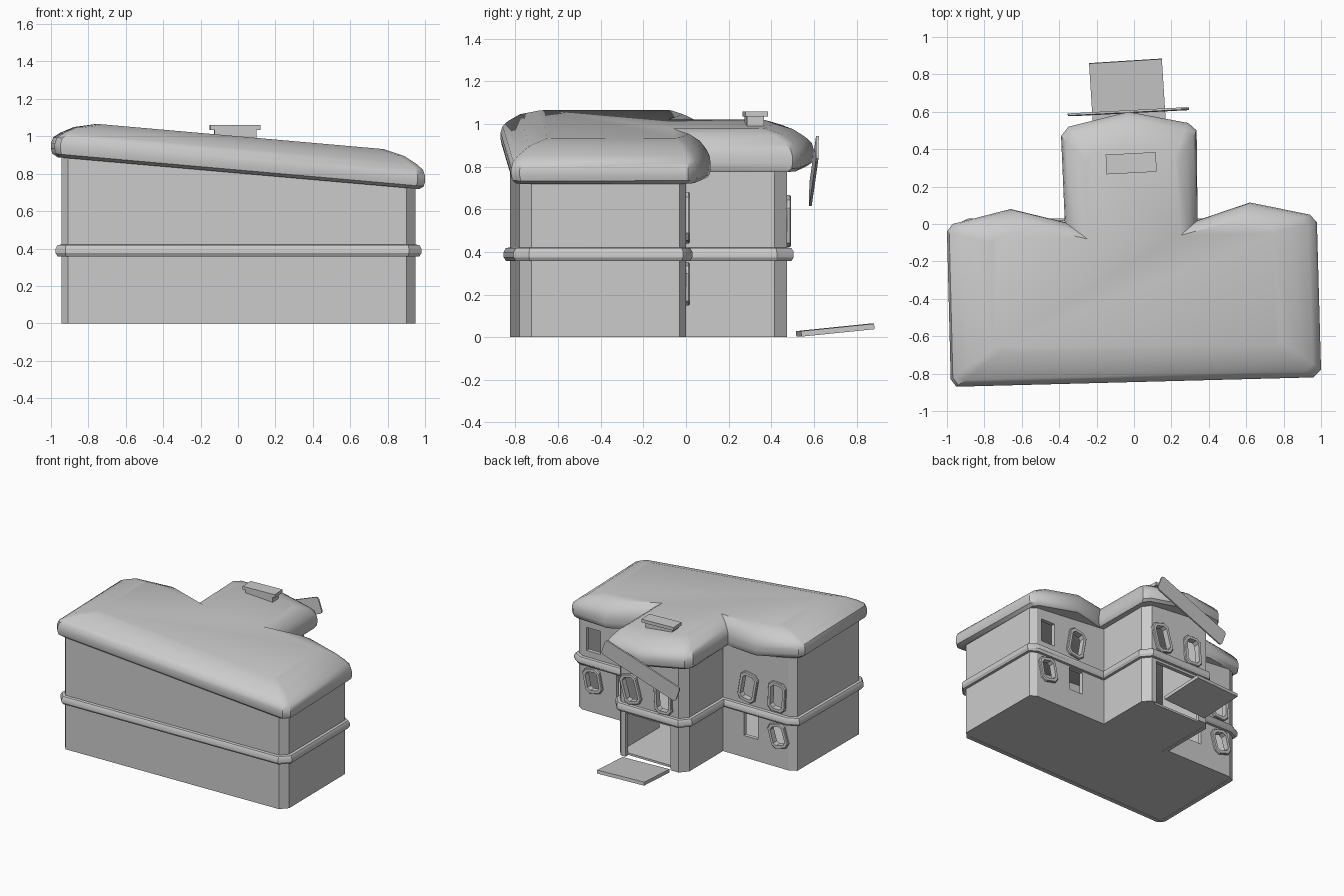
import bpy, bmesh, math
from mathutils import Matrix, Vector, Euler

if "Cube" in bpy.data.objects:
    bpy.data.objects.remove(bpy.data.objects["Cube"])

SLOPE = -0.088            # whole roof leans down towards +x


def finish(name, bm, smooth=None):
    bmesh.ops.recalc_face_normals(bm, faces=bm.faces)
    me = bpy.data.meshes.new(name)
    bm.to_mesh(me)
    bm.free()
    ob = bpy.data.objects.new(name, me)
    bpy.context.collection.objects.link(ob)
    if smooth:
        bpy.ops.object.select_all(action='DESELECT')
        ob.select_set(True)
        bpy.context.view_layer.objects.active = ob
        bpy.ops.object.shade_smooth_by_angle(angle=math.radians(smooth))
    return ob


def loft(bm, rings, closed=False):
    """Skin matching rings; closed joins last ring to first, else caps ends."""
    vs = [[bm.verts.new(p) for p in r] for r in rings]
    n = len(vs[0])
    pairs = list(zip(vs, vs[1:])) + ([(vs[-1], vs[0])] if closed else [])
    for a, b in pairs:
        for i in range(n):
            j = (i + 1) % n
            bm.faces.new((a[i], a[j], b[j], b[i]))
    if not closed:
        bm.faces.new(vs[0][::-1])
        bm.faces.new(vs[-1])


def offset(poly, d):
    """Mitred outward offset of a counter-clockwise outline."""
    out = []
    for i, p in enumerate(poly):
        p = Vector(p)
        e1 = (p - Vector(poly[i - 1])).normalized()
        e2 = (Vector(poly[(i + 1) % len(poly)]) - p).normalized()
        n1, n2 = Vector((e1.y, -e1.x)), Vector((e2.y, -e2.x))
        out.append(p + (n1 + n2) * (d / (1 + n1.dot(n2))))
    return out


def flat(poly, z):
    return [(p[0], p[1], z) for p in poly]


def lean(poly, z):
    return [(p[0], p[1], z + SLOPE * p[0]) for p in poly]


def box(name, size, loc, rot=(0, 0, 0), bevel=0.0):
    bm = bmesh.new()
    bmesh.ops.create_cube(bm, size=1)
    bmesh.ops.scale(bm, vec=size, verts=bm.verts)
    if bevel:
        # round only the short corner edges running through the thickness (y)
        es = [e for e in bm.edges
              if abs(e.verts[0].co.y - e.verts[1].co.y) > 1e-4]
        bmesh.ops.bevel(bm, geom=es, offset=bevel, segments=2, profile=0.5,
                        affect='EDGES')
    r = Euler([math.radians(a) for a in rot]).to_matrix().to_4x4()
    bm.transform(Matrix.Translation(loc) @ r)
    return finish(name, bm)


# T-shaped wall outline with chamfered corners
WALL = [(-.91, -.825), (.90, -.78), (.95, -.725), (.945, -.03), (.90, 0),
        (.28, 0), (.28, .415), (.23, .475), (-.27, .475), (-.32, .415),
        (-.32, 0), (-.88, 0), (-.94, -.03), (-.945, -.785)]

bm = bmesh.new()
inner = offset(WALL, -.03)
loft(bm, [flat(WALL, 0), lean(WALL, .83), lean(inner, .83), flat(inner, 0)],
     closed=True)
walls = finish("walls", bm)

bm = bmesh.new()
loft(bm, [flat(inner, .004), flat(inner, .02)])
finish("floor", bm)

# Moulding band around the storeys
bm = bmesh.new()
loft(bm, [flat(offset(WALL, d), z) for d, z in
          [(-.005, .358), (.02, .358), (.03, .375), (.03, .40),
           (.02, .418), (-.005, .422)]], closed=True)
finish("storey_band", bm, 30)

# Puffy roof: outer eave outline blended into the flat top outline
EAVE = [(-.95, -.87), (.96, -.82), (1.0, -.78), (.978, .01), (.94, .05),
        (.62, .115), (.34, .02), (.335, .50), (.29, .54), (-.03, .60),
        (-.35, .52), (-.39, .47), (-.37, .01), (-.66, .08), (-.97, 0),
        (-1.0, -.04), (-.98, -.83)]
TOP = [(-.72, -.69), (.755, -.65), (.78, -.62), (.75, -.05), (.72, -.03),
       (.53, .015), (.25, -.06), (.24, .33), (.22, .37), (-.03, .41),
       (-.22, .37), (-.255, .33), (-.25, -.08), (-.53, -.015), (-.73, -.07),
       (-.755, -.10), (-.75, -.66)]
bm = bmesh.new()
loft(bm, [lean([Vector(a).lerp(Vector(b), t) for a, b in zip(EAVE, TOP)], z)
          for t, z in [(.14, .803), (.03, .82), (0, .845), (0, .875),
                       (.05, .908), (.2, .935), (.5, .972), (1, 1.0)]])
finish("roof", bm, 35)


# Windows: x, wall y, z, roll in degrees, framed
def octagon(w, h, c):
    w, h = w / 2, h / 2
    return [(w - c, -h), (w, c - h), (w, h - c), (w - c, h),
            (c - w, h), (-w, h - c), (-w, c - h), (c - w, -h)]


WINDOWS = [(-.54, 0, .56, -10, 1), (-.79, 0, .55, -3, 1),
           (-.56, 0, .26, 0, 0), (-.80, 0, .25, 16, 1),
           (.54, 0, .56, -10, 1), (.80, 0, .56, 0, 0),
           (.80, 0, .25, 12, 1), (.54, 0, .26, 0, 0),
           (.14, .475, .545, 16, 1), (-.14, .475, .54, 3, 1)]
cut = bmesh.new()
for i, (x, y, z, roll, framed) in enumerate(WINDOWS):
    m = (Matrix.Translation((x, y, z))
         @ Matrix.Rotation(math.radians(roll), 4, 'Y'))
    h = .23 if z > .4 else .19

    def ring(w, hh, c, d):
        return [m @ Vector((p[0], d, p[1])) for p in octagon(w, hh, c)]

    if framed:
        loft(cut, [ring(.105, h - .05, .02, -.08), ring(.105, h - .05, .02, .08)])
        bm = bmesh.new()
        loft(bm, [ring(.15, h, .03, -.01), ring(.15, h, .03, .012),
                  ring(.14, h - .01, .03, .018), ring(.10, h - .05, .02, .018),
                  ring(.10, h - .05, .02, -.01)], closed=True)
        finish(f"window_frame_{i}", bm)
    else:
        loft(cut, [ring(.12, .18, .001, -.08), ring(.12, .18, .001, .08)])

# Doorway opening in the wing
loft(cut, [[(x, y, z) for x, z in ((-.2, -.02), (.19, -.02), (.19, .34), (-.2, .34))]
           for y in (.40, .55)])
cutter = finish("opening_cutter", cut)
cutter.hide_render = True
mod = walls.modifiers.new("openings", 'BOOLEAN')
mod.operation, mod.object, mod.solver = 'DIFFERENCE', cutter, 'EXACT'
bpy.ops.object.select_all(action='DESELECT')
walls.select_set(True)
bpy.context.view_layer.objects.active = walls
bpy.ops.object.modifier_apply(modifier="openings")
bpy.data.objects.remove(cutter)

# Fallen door slab, crooked sign plank, roof vent
box("door_slab", (.39, .345, .026), (-.035, .70, .033), (5.8, 0, 3.6))
box("sign_plank", (.66, .012, .125), (-.03, .60, .78), (-2, -20, 3), .02)
box("vent_base", (.225, .08, .10), (-.015, .32, 1.0), (0, 0, 3))
box("vent_cap", (.268, .105, .025), (-.015, .325, 1.047), (0, 0, 3))
